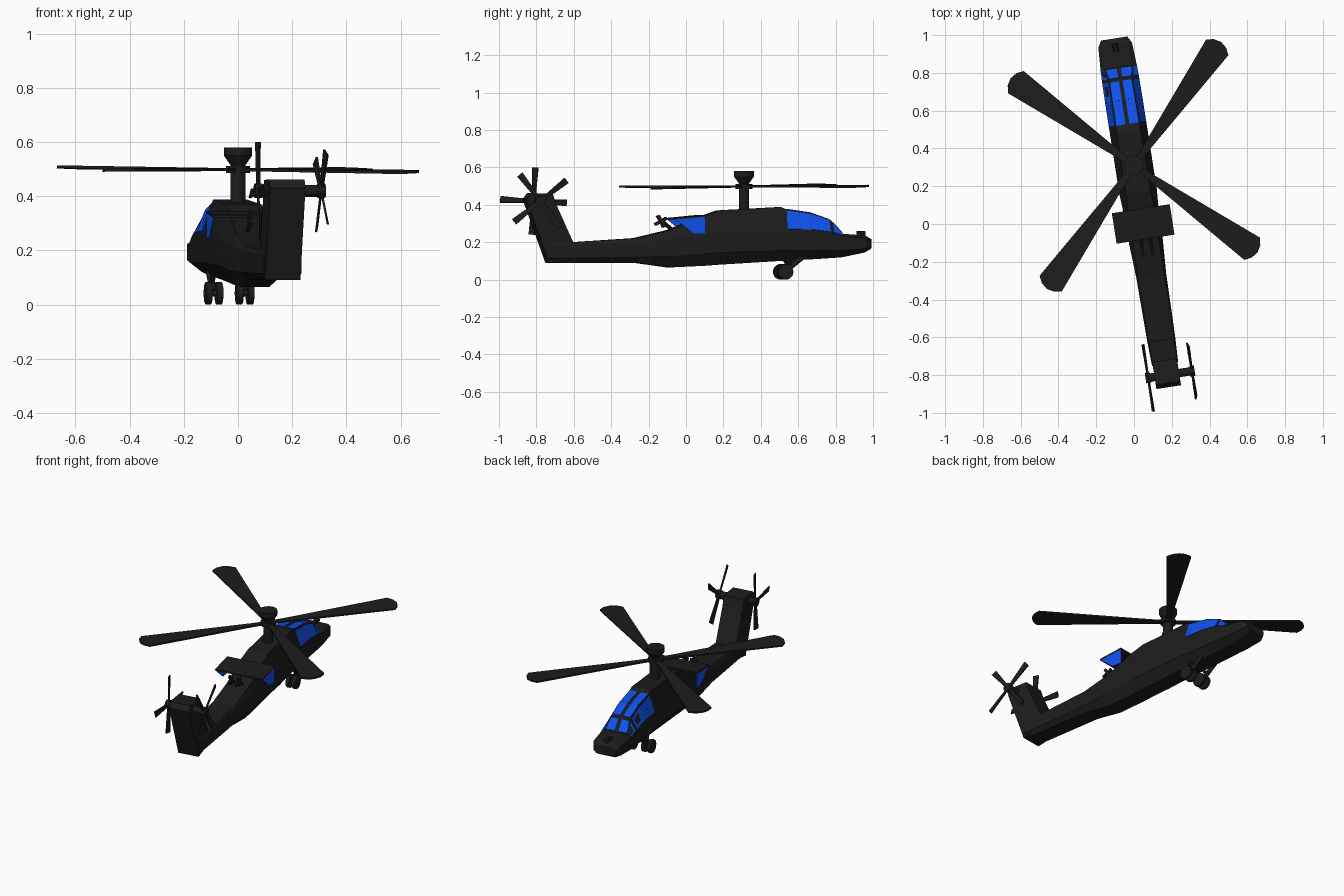
import bpy, bmesh
from math import radians, pi
from mathutils import Matrix, Vector

if "Cube" in bpy.data.objects:
    bpy.data.objects.remove(bpy.data.objects["Cube"])

T, R = Matrix.Translation, Matrix.Rotation
# Whole aircraft is yawed about the main rotor mast
YAW = T((0, .31, 0)) @ R(radians(8.9), 4, 'Z') @ T((0, -.31, 0))


def material(name, rgb):
    m = bpy.data.materials.new(name)
    m.diffuse_color = (*rgb, 1)
    m.use_nodes = True
    m.node_tree.nodes["Principled BSDF"].inputs["Base Color"].default_value = m.diffuse_color
    return m


DARK = material("dark_paint", (.012, .012, .012))
BLUE = material("blue_glass", (.005, .085, .85))


def finish(name, bm, mat=DARK):
    bmesh.ops.recalc_face_normals(bm, faces=bm.faces)
    bm.transform(YAW)
    me = bpy.data.meshes.new(name)
    bm.to_mesh(me)
    bm.free()
    me.materials.append(mat)
    ob = bpy.data.objects.new(name, me)
    bpy.context.collection.objects.link(ob)
    return ob


def add_prism(bm, pts, depth, mat4):
    """Outline in local xy, thickened symmetrically along local z."""
    rings = [[bm.verts.new(mat4 @ Vector((x, y, h))) for x, y in pts]
             for h in (-depth / 2, depth / 2)]
    n = len(pts)
    bm.faces.new(rings[0][::-1])
    bm.faces.new(rings[1])
    for i in range(n):
        j = (i + 1) % n
        bm.faces.new((rings[0][i], rings[0][j], rings[1][j], rings[1][i]))


# Maps an outline given as (y, z) so that its thickness runs along x
SIDE = Matrix(((0, 0, 1, 0), (1, 0, 0, 0), (0, 1, 0, 0), (0, 0, 0, 1)))


def side_prism(name, pts, width, x=0, mat=DARK):
    bm = bmesh.new()
    add_prism(bm, pts, width, T((x, 0, 0)) @ SIDE)
    return finish(name, bm, mat)


def add_rod(bm, a, b, r1, r2=None, sides=12):
    a, b = Vector(a), Vector(b)
    d = b - a
    m = T((a + b) / 2) @ d.to_track_quat('Z', 'Y').to_matrix().to_4x4()
    bmesh.ops.create_cone(bm, cap_ends=True, segments=sides, radius1=r1,
                          radius2=r1 if r2 is None else r2, depth=d.length, matrix=m)


def rod(name, *args, **kw):
    bm = bmesh.new()
    add_rod(bm, *args, **kw)
    return finish(name, bm)


def rotor(name, base, outline, depth, start, pitch=0):
    bm = bmesh.new()
    for k in range(4):
        add_prism(bm, outline, depth,
                  base @ R(start + k * pi / 2, 4, 'Z') @ R(pitch, 4, 'X'))
    return finish(name, bm)


# Fuselage stations: y, bottom z, lower belt z, upper belt z, top z, belt half width, top half width
STATIONS = [
    (-.755, .09, .115, .185, .195, .07, .064),
    (-.62, .09, .115, .19, .20, .075, .068),
    (-.28, .09, .12, .20, .222, .08, .07),
    (-.10, .065, .125, .22, .265, .09, .07),
    (.09, .074, .14, .24, .342, .095, .07),
    (.17, .08, .145, .25, .37, .10, .065),
    (.50, .10, .155, .26, .388, .10, .063),
    (.53, .102, .155, .26, .376, .10, .063),
    (.66, .108, .155, .26, .357, .10, .062),
    (.77, .115, .155, .25, .318, .099, .060),
    (.835, .12, .155, .232, .245, .097, .075),
    (.955, .145, .165, .222, .236, .09, .07),
    (.99, .165, .18, .205, .217, .07, .055)]


def section(s):
    y, zb, zl, zu, zt, w, wt = s
    half = [(.052, zb), (w, zl), (w, zu), (wt, zt)]
    return [Vector((x, y, z)) for x, z in half] + \
           [Vector((-x, y, z)) for x, z in reversed(half)]


bm = bmesh.new()
loops = [[bm.verts.new(p) for p in section(s)] for s in STATIONS]
for a, b in zip(loops, loops[1:]):
    for i in range(8):
        j = (i + 1) % 8
        bm.faces.new((a[i], a[j], b[j], b[i]))
bm.faces.new(loops[0])
bm.faces.new(loops[-1][::-1])
finish("fuselage", bm)


# Canopy glass: panels laid just above the fuselage skin, cut out as fractions of each face
def glass(bm, i, k, u0, u1, v0, v1, side):
    a, b = section(STATIONS[i]), section(STATIONS[i + 1])

    def at(u, v):
        return a[k].lerp(a[k + 1], u).lerp(b[k].lerp(b[k + 1], u), v)
    q = [at(u0, v0), at(u1, v0), at(u1, v1), at(u0, v1)]
    n = (q[2] - q[0]).cross(q[3] - q[1]).normalized()
    n *= -1 if n.z < 0 else 1
    flip = Vector((side, 1, 1))
    lo = [bm.verts.new((p - n * .002) * flip) for p in q]
    hi = [bm.verts.new((p + n * .003) * flip) for p in q]
    bm.faces.new(lo[::-1])
    bm.faces.new(hi)
    for c in range(4):
        d = (c + 1) % 4
        bm.faces.new((lo[c], lo[d], hi[d], hi[c]))


bm = bmesh.new()
for side in (1, -1):
    for i, v0, v1 in ((7, 0, 1), (8, 0, .93), (9, .15, .9)):
        glass(bm, i, 3, .03, .42, v0, v1, side)       # roof and windscreen
        glass(bm, i, 2, .08, .93, v0, v1, side)       # side windows
finish("canopy_glass", bm, BLUE)

# Nose sensor
rod("nose_sensor", (0, .92, .243), (0, .965, .243), .016, sides=10)

# Tail fin
side_prism("tail_fin", [(-.62, .19), (-.715, .40), (-.735, .46), (-.855, .462),
                        (-.878, .43), (-.755, .09), (-.70, .10)], .132)

# Tail rotors on a cross shaft
rod("tail_rotor_shaft", (-.105, -.813, .42), (.14, -.813, .42), .022)
TAIL_BLADE = [(.0, -.009), (.05, -.011), (.18, -.018), (.18, .018), (.05, .011), (0, .009)]
for name, x, ang in (("left_tail_rotor", -.1, 7), ("right_tail_rotor", .135, 48)):
    rotor(name, T((x, -.813, .42)) @ SIDE, TAIL_BLADE, .008, radians(ang - 10), .25)
    rod(name + "_hub", (x - .014, -.813, .42), (x + .014, -.813, .42), .027)

# Stub wing with hanging blue end plates
side_prism("stub_wing", [(-.085, .322), (.078, .336), (.078, .346), (-.085, .330)], .31)
for name, x in (("left_end_plate", -.151), ("right_end_plate", .151)):
    side_prism(name, [(-.083, .323), (.077, .337), (.077, .245), (.012, .245)],
               .006, x, BLUE)

# Small twin spinners behind the wing
for name, x in (("left_spinner", -.025), ("right_spinner", .025)):
    rod(name + "_arm", (x, -.06, .25), (x, -.13, .31), .008, sides=8)
    rotor(name, T((x, -.14, .312)) @ SIDE,
          [(0, -.006), (.035, -.008), (.035, .008), (0, .006)], .012, .5)

# Main rotor mast and flared hub cap
rod("rotor_mast", (0, .31, .33), (0, .31, .53), .028, sides=16)
rod("hub_flare", (0, .31, .515), (0, .31, .55), .028, .053, sides=16)
rod("hub_cap", (0, .31, .55), (0, .31, .58), .053, sides=16)

# Main rotor blades, slightly tilted disc
BLADE = [(.0, -.016), (.10, -.018), (.765, -.072), (.79, -.04), (.80, 0),
         (.79, .04), (.765, .072), (.10, .018), (0, .016)]
rotor("main_rotor_blades", T((0, .31, .498)) @ R(radians(.5), 4, 'X') @ R(radians(.4), 4, 'Y'),
      BLADE, .010, radians(54.8 - 8.9), radians(2))
rod("rotor_collar", (0, .31, .485), (0, .31, .512), .045, sides=12)

# Landing gear: angled leg, axle and twin wheels each side
for name, s in (("left", -1), ("right", 1)):
    x = s * .058
    rod(name + "_gear_leg", (x, .63, .13), (x, .525, .045), .014)
    rod(name + "_gear_brace", (x, .53, .12), (x, .56, .07), .010, sides=8)
    bm = bmesh.new()
    add_rod(bm, (x - .03, .522, .042), (x + .03, .522, .042), .012)
    for off in (-.02, .02):
        add_rod(bm, (x + off - .011, .522, .042), (x + off + .011, .522, .042), .042, sides=20)
    wheels = finish(name + "_wheels", bm)
    bev = wheels.modifiers.new("rounded_tread", 'BEVEL')
    bev.width = .006
    bev.segments = 2
